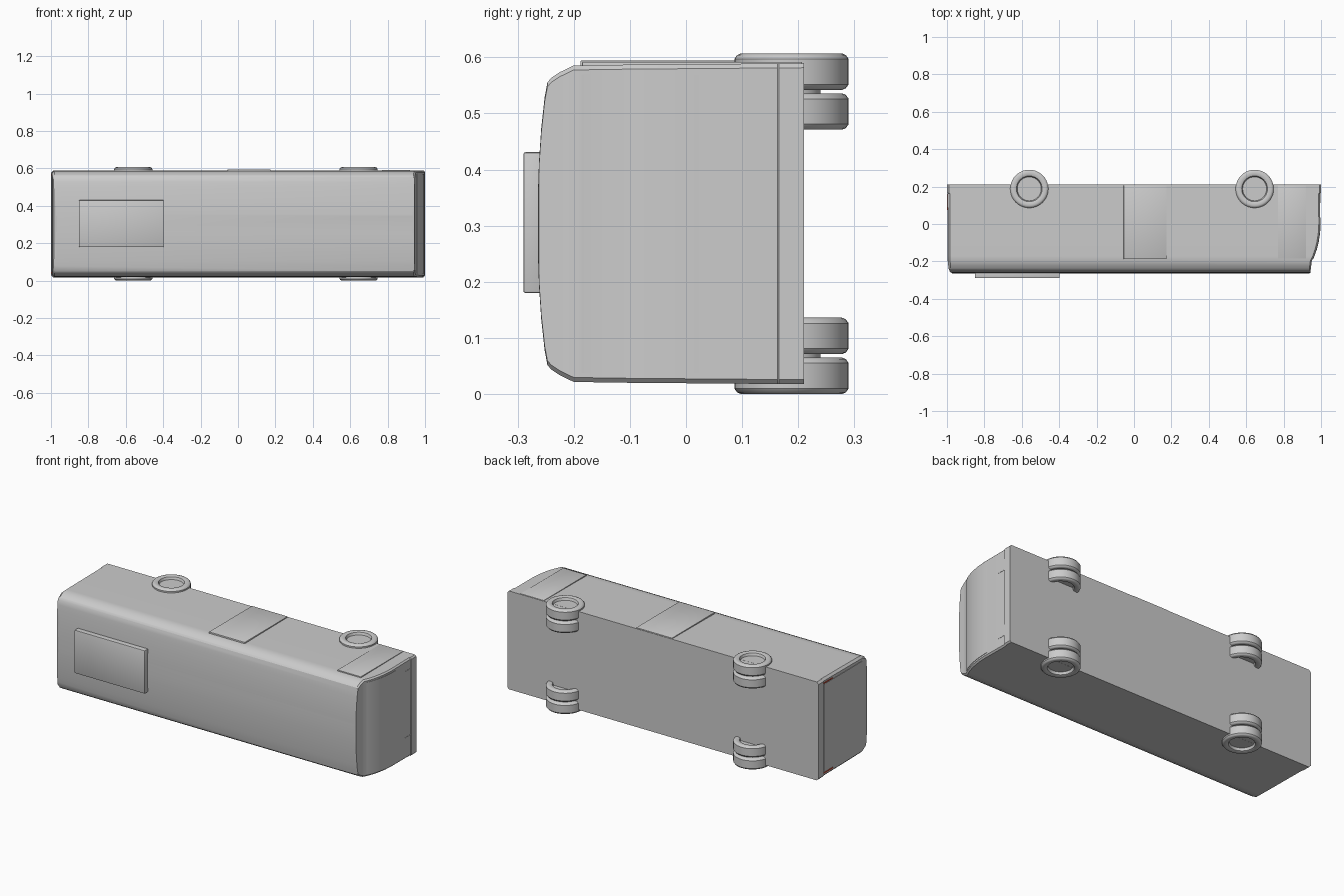
import bpy, bmesh, math

if "Cube" in bpy.data.objects:
    bpy.data.objects.remove(bpy.data.objects["Cube"])

ZC = 0.3035  # mid-plane of the bus, which lies on its side (roof to -y, nose to +x)


def finish(bm, name, angle=30, material=None):
    bmesh.ops.recalc_face_normals(bm, faces=bm.faces)
    me = bpy.data.meshes.new(name)
    bm.to_mesh(me)
    bm.free()
    ob = bpy.data.objects.new(name, me)
    bpy.context.collection.objects.link(ob)
    if material:
        me.materials.append(material)
    bpy.ops.object.select_all(action='DESELECT')
    ob.select_set(True)
    bpy.context.view_layer.objects.active = ob
    bpy.ops.object.shade_smooth_by_angle(angle=math.radians(angle))
    return ob


def skin(bm, rings, closed=True):
    """Join successive rings of points with quads and cap both ends."""
    vs = [[bm.verts.new(p) for p in r] for r in rings]
    n = len(vs[0])
    for a, b in zip(vs, vs[1:]):
        for i in range(n):
            bm.faces.new((a[i], a[(i + 1) % n], b[(i + 1) % n], b[i]))
    if closed:
        bm.faces.new(vs[0])
        bm.faces.new(vs[-1])


def box(name, x, y, z, bevel=0.0, material=None):
    bm = bmesh.new()
    skin(bm, [[(x[0], y[0], k), (x[1], y[0], k), (x[1], y[1], k), (x[0], y[1], k)] for k in z])
    if bevel:
        bmesh.ops.bevel(bm, geom=bm.edges[:], offset=bevel, segments=2, affect='EDGES', profile=0.5)
    return finish(bm, name, material=material)


def interp(table, y):
    for (a, fa), (b, fb) in zip(table, table[1:]):
        if y <= b:
            return fa + (fb - fa) * max(0, (y - a) / (b - a))
    return table[-1][1]


# Profiles as functions of y
NOSE = [(-0.265, 0.935), (-0.262, 0.943), (-0.2, 0.95), (-0.17, 0.964), (-0.135, 0.976),
        (-0.1, 0.985), (-0.05, 0.993), (0, 0.996), (0.163, 0.995), (0.166, 1.0), (0.21, 1.0)]
TAIL = [(-0.265, -0.97), (-0.255, -0.985), (-0.235, -0.992), (-0.2, -0.995),
        (0.163, -0.996), (0.166, -1.0), (0.21, -1.0)]
HALF = [(-0.264, 0.05), (-0.262, 0.11), (-0.258, 0.17), (-0.252, 0.225), (-0.247, 0.252),
        (-0.24, 0.26), (-0.225, 0.27), (-0.2, 0.282), (-0.1, 0.2835), (0.21, 0.286)]

# Bus body: stacked outlines from roof to floor
levels = sorted({y for t in (NOSE, TAIL, HALF) for y, _ in t if y >= -0.264})
rings = []
for y in levels:
    f, r, h = interp(NOSE, y), interp(TAIL, y), interp(HALF, y)
    c, d = 0.008, 0.012
    rings.append([(x, y, ZC + z) for x, z in (
        (r + d, -h), (f - c, -h), (f, -h + c), (f, h - c),
        (f - c, h), (r + d, h), (r, h - d), (r, -h + d))])
bm = bmesh.new()
skin(bm, rings)
finish(bm, "bus_body")

# Windscreen panel following the nose curve
bm = bmesh.new()
ys = [-0.186] + [y for y, _ in NOSE if -0.186 < y < 0.02] + [0.023]
skin(bm, [[(interp(NOSE, y) + o, y, ZC + s * 0.266)
           for o, s in ((-0.01, -1), (0.002, -1), (0.002, 1), (-0.01, 1))] for y in ys])
finish(bm, "windscreen")

# Roof unit
box("roof_air_unit", (-0.85, -0.397), (-0.29, -0.25), (0.18, 0.431), 0.004)

# Doors on the upper side
box("middle_door", (-0.055, 0.175), (-0.188, 0.207), (0.575, 0.594), 0.001)
box("front_door", (0.77, 0.92), (-0.185, 0.207), (0.575, 0.592), 0.001)

# Rear panel, tail lamps and headlamps
red = bpy.data.materials.new("lamp_red")
red.diffuse_color = (0.7, 0.08, 0.04, 1)
red.use_nodes = True
red.node_tree.nodes["Principled BSDF"].inputs["Base Color"].default_value = red.diffuse_color
box("rear_panel", (-0.998, -0.98), (-0.2, 0.158), (ZC - 0.255, ZC + 0.255))
for s, side in ((-1, "lower"), (1, "upper")):
    z = sorted((ZC + s * 0.258, ZC + s * 0.264))
    box(side + "_tail_lamp", (-0.999, -0.985), (0.075, 0.16), z, material=red)
    z = sorted((ZC + s * 0.16, ZC + s * 0.225))
    box(side + "_headlamp", (0.98, 0.9965), (0.111, 0.163), z)

# Twin wheels at each corner, turned about z
TYRE = [(0.064, 0.018), (0.069, 0.004), (0.075, 0.0015), (0.09, 0), (0.097, 0.003), (0.102, 0.010),
        (0.102, 0.055), (0.097, 0.062), (0.09, 0.065), (0.075, 0.0635), (0.069, 0.061), (0.064, 0.047)]
N = 40


def turned(name, profile, x, y, z):
    bm = bmesh.new()
    skin(bm, [[(x + r * math.cos(2 * math.pi * i / N), y + r * math.sin(2 * math.pi * i / N), z + h)
               for i in range(N)] for r, h in profile])
    finish(bm, name, 35)


for x, axle in ((-0.56, "rear"), (0.645, "front")):
    for side, zs in (("lower", (0.0, 0.071)), ("upper", (0.471, 0.542))):
        for k, z in enumerate(zs):
            turned(f"{axle}_{side}_wheel_{k + 1}", TYRE, x, 0.188, z)
        turned(f"{axle}_{side}_hub", [(0.052, 0.03), (0.052, 0.1)], x, 0.188, zs[0])
